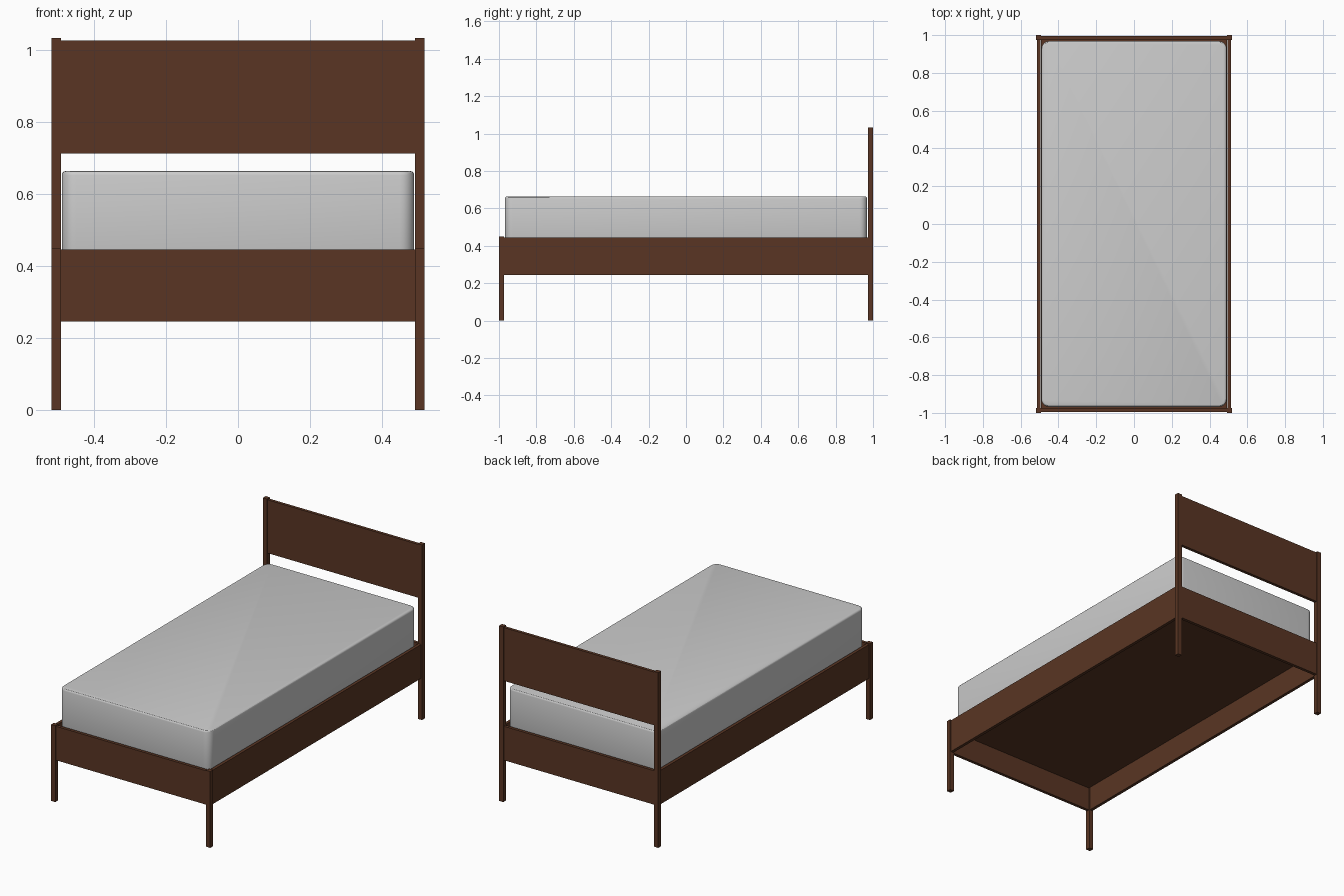
import bpy, bmesh

if "Cube" in bpy.data.objects:
    bpy.data.objects.remove(bpy.data.objects["Cube"])

wood = bpy.data.materials.new("dark_wood")
wood.diffuse_color = (0.1, 0.036, 0.017, 1)
wood.use_nodes = True
wood.node_tree.nodes["Principled BSDF"].inputs["Base Color"].default_value = wood.diffuse_color


def box(name, x, y, z, mat=wood):
    """Box from (min, max) ranges on each axis."""
    bm = bmesh.new()
    bmesh.ops.create_cube(bm, size=1)
    for v in bm.verts:
        v.co = [r[0] if c < 0 else r[1] for c, r in zip(v.co, (x, y, z))]
    mesh = bpy.data.meshes.new(name)
    bm.to_mesh(mesh)
    bm.free()
    ob = bpy.data.objects.new(name, mesh)
    bpy.context.collection.objects.link(ob)
    if mat:
        mesh.materials.append(mat)
    return ob


W, P, T = 0.519, 0.027, 0.018     # half width, post size, board thickness
IN = 0.005                        # boards sit slightly inside the post faces
RAIL = (0.245, 0.445)

# Posts and side rails, left and right
for side, s in (("left", -1), ("right", 1)):
    px = sorted((s * W, s * (W - P)))
    box(f"front_post_{side}", px, (-1, -1 + P), (0, 0.45))
    box(f"back_post_{side}", px, (1 - P, 1), (0, 1.033))
    rx = sorted((s * (W - IN), s * (W - IN - T)))
    box(f"side_rail_{side}", rx, (-1 + P, 1 - P), RAIL)

# End rails and headboard between the posts
inner = (-W + P, W - P)
front_y = (-1 + IN, -1 + IN + T)
back_y = (1 - IN - T, 1 - IN)
box("front_rail", inner, front_y, RAIL)
box("back_rail", inner, back_y, RAIL)
box("headboard", inner, back_y, (0.713, 1.027))

# Base board carrying the mattress
box("base_board", inner, (front_y[1], back_y[0]), (0.385, 0.405))

# Mattress: rounded corners, then softened top and bottom edges
mattress = box("mattress", (-0.49, 0.49), (-0.968, 0.968), (0.405, 0.664), None)
bm = bmesh.new()
bm.from_mesh(mattress.data)
corners = [e for e in bm.edges if abs(e.verts[0].co.z - e.verts[1].co.z) > 0.1]
bmesh.ops.bevel(bm, geom=corners, offset=0.04, segments=6, profile=0.5, affect='EDGES')
rims = [e for e in bm.edges if abs(e.verts[0].co.z - e.verts[1].co.z) < 0.01]
bmesh.ops.bevel(bm, geom=rims, offset=0.012, segments=3, profile=0.5, affect='EDGES')
bm.to_mesh(mattress.data)
bm.free()
bpy.context.view_layer.objects.active = mattress
mattress.select_set(True)
bpy.ops.object.shade_smooth_by_angle()
